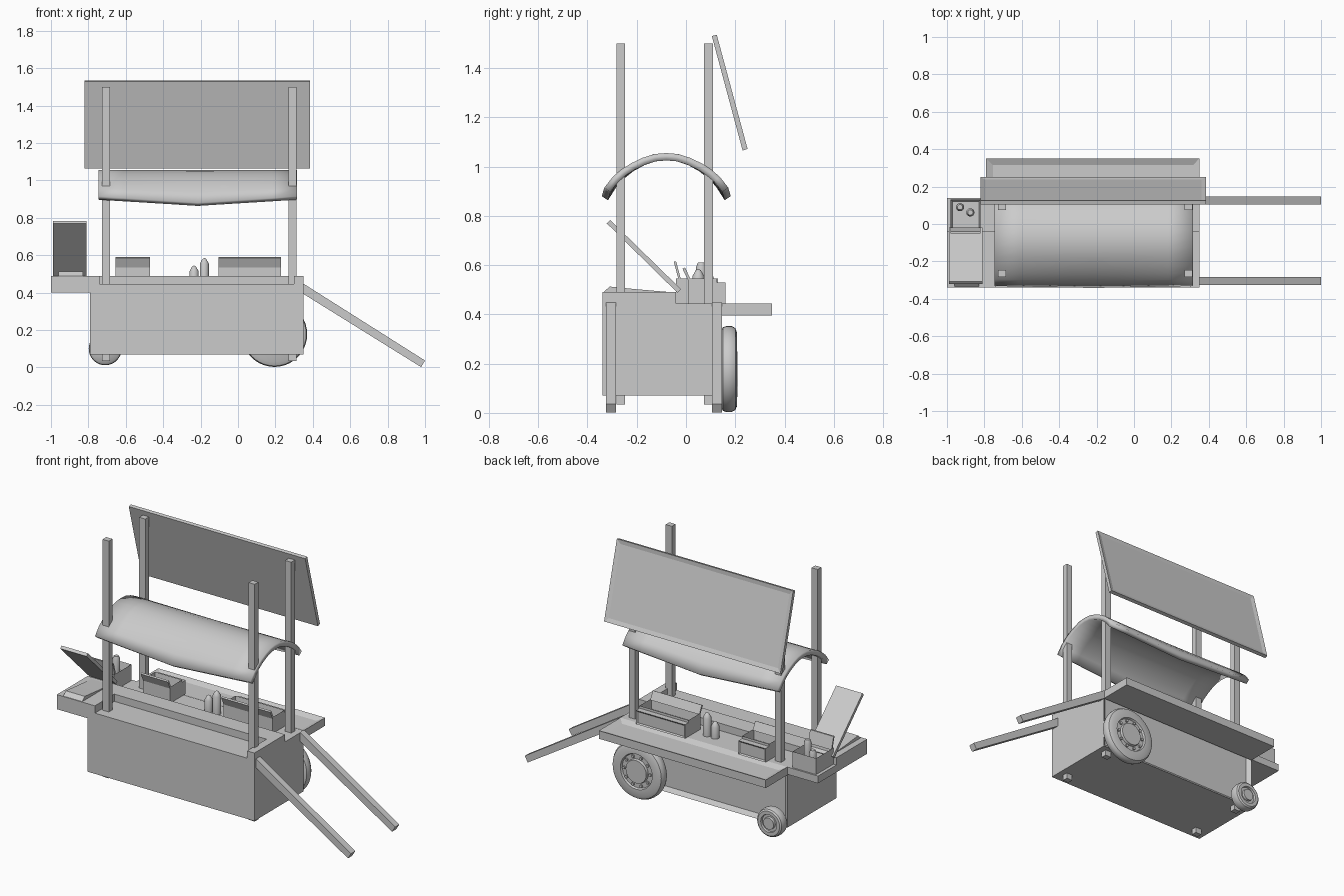
import bpy, bmesh, math
from mathutils import Vector

if "Cube" in bpy.data.objects:
    bpy.data.objects.remove(bpy.data.objects["Cube"])


def finish(name, bm, smooth=False):
    bmesh.ops.remove_doubles(bm, verts=bm.verts, dist=1e-5)
    bmesh.ops.recalc_face_normals(bm, faces=bm.faces)
    me = bpy.data.meshes.new(name)
    bm.to_mesh(me)
    bm.free()
    ob = bpy.data.objects.new(name, me)
    bpy.context.collection.objects.link(ob)
    if smooth:
        bpy.ops.object.select_all(action='DESELECT')
        ob.select_set(True)
        bpy.context.view_layer.objects.active = ob
        bpy.ops.object.shade_smooth_by_angle(angle=math.radians(35))
    return ob


def prism(name, axis, pts, a, b, inset=None):
    """Extrude a 2D outline along axis; inset = (direction, margin, depth)."""
    place = {'x': lambda p, t: (t, *p), 'y': lambda p, t: (p[0], t, p[1]),
             'z': lambda p, t: (*p, t)}[axis]
    bm = bmesh.new()
    lo = [bm.verts.new(place(p, a)) for p in pts]
    hi = [bm.verts.new(place(p, b)) for p in pts]
    bm.faces.new(lo)
    bm.faces.new(hi[::-1])
    for i in range(len(pts)):
        j = (i + 1) % len(pts)
        bm.faces.new((lo[i], lo[j], hi[j], hi[i]))
    bmesh.ops.recalc_face_normals(bm, faces=bm.faces)
    if inset:
        d, margin, depth = inset
        f = max(bm.faces, key=lambda f: f.normal.dot(Vector(d)))
        n = f.normal.copy()
        bmesh.ops.inset_region(bm, faces=[f], thickness=margin)
        bmesh.ops.translate(bm, verts=f.verts, vec=-n * depth)
    return finish(name, bm)


def box(name, x0, x1, y0, y1, z0, z1, inset=None):
    return prism(name, 'z', [(x0, y0), (x1, y0), (x1, y1), (x0, y1)], z0, z1, inset)


def lathe(name, prof, centre, axis, n=32):
    """Revolve (radius, height) profile about z or y through centre."""
    c = Vector(centre)
    bm = bmesh.new()
    rings = []
    for r, h in prof:
        ring = []
        for k in range(n):
            t = 2 * math.pi * k / n
            u, v = r * math.cos(t), r * math.sin(t)
            ring.append(bm.verts.new(c + Vector((u, v, h) if axis == 'z' else (u, h, v))))
        rings.append(ring)
    for p, q in zip(rings, rings[1:]):
        for k in range(n):
            bm.faces.new((p[k], p[k - 1], q[k - 1], q[k]))
    bmesh.ops.remove_doubles(bm, verts=bm.verts, dist=1e-5)
    return finish(name, bm, True)


# Cart body with a recessed back panel, side shelf and raised counter top
box("body", -.79, .35, -.34, .14, .07, .445, ((0, 1, 0), .035, .02))
box("side_shelf", -1, -.79, -.34, .14, .40, .445)
prism("raised_counter", 'z', [(-1, -.34), (-.74, -.34), (-.74, -.15), (.30, -.15),
      (.30, -.34), (.35, -.34), (.35, -.04), (-1, -.04)], .445, .49)

# Serving ledge at the back
box("serving_ledge", -.79, .35, .14, .35, .395, .445, ((0, 0, 1), .05, .015))

# Posts and handles
for x in (-.727, .27):
    for y in (-.283, .074):
        box("post", x, x + .042, y, y + .036, .035, 1.5)
for y in (-.325, .105):
    prism("handle", 'y', [(.35, .448), (1.0, .037), (.979, .002), (.35, .393)], y, y + .041)

# Tilted roof panel with a framed back face
prism("roof_panel", 'x', [(.105, 1.53), (.125, 1.535), (.25, 1.072), (.23, 1.065)],
      -.82, .385, ((0, 1, .25), .035, .006))

# Curved canopy whose hems droop at the middle
half = [(0, 1.055), (.05, 1.051), (.10, 1.036), (.15, 1.013), (.19, .988), (.225, .96),
        (.262, .89)]
prof = [(-y, z) for y, z in half[:0:-1]] + half
bm = bmesh.new()
rows = []
for i in range(9):
    s = i / 4 - 1
    droop = 1 - abs(s)
    row = []
    for y, z in prof:
        w = (abs(y) / .262) ** 3 * droop
        y2 = y * (.96 + .04 * droop)
        row.append(bm.verts.new((-.215 + .53 * s, -.08 + y2, z + .025 * (abs(y) > .25)
                                 - .035 * w)))
    rows.append(row)
for p, q in zip(rows, rows[1:]):
    for k in range(len(prof) - 1):
        bm.faces.new((p[k], q[k], q[k + 1], p[k + 1]))
canopy = finish("canopy", bm, True)
if canopy.data.polygons[len(prof) // 2].normal.z < 0:
    canopy.data.flip_normals()
mod = canopy.modifiers.new("thickness", 'SOLIDIFY')
mod.thickness = .03
mod.offset = -1

# Wheels: (x, z, radius)
for x, z, r in ((.195, .178, .175), (-.71, .1, .088)):
    prof = [(0, .125), (.85, .14), (.97, .15), (1, .165), (1, .185), (.95, .2), (.85, .207),
            (.62, .207), (.59, .195), (.42, .195), (.40, .21), (0, .21)]
    lathe("wheel", [(a * r, h) for a, h in prof], (x, 0, z), 'y', 40)
    if r > .1:
        for k in range(10):
            t = k * math.tau / 10
            lathe("wheel_bolt", [(0, .19), (.009, .19), (.009, .205), (0, .205)],
                  (x + .089 * math.cos(t), 0, z + .089 * math.sin(t)), 'y', 8)

# Open food containers with raised lids
for x0, x1 in ((-.655, -.47), (-.105, .23)):
    box("food_container", x0, x1, .01, .125, .445, .545, ((0, 0, 1), .01, .06))
    box("container_front", x0, x1, .125, .16, .445, .53, ((0, 1, 0), .012, .006))
    prism("container_lid", 'x', [(.01, .535), (.02, .54), (-.004, .59), (-.014, .585)], x0, x1)

# Side station: box with cups, flip-up board and small mound
box("station_box", -.98, -.82, -.04, .13, .445, .545, ((0, 0, 1), .012, .05))
prism("station_lid", 'x', [(-.03, .54), (-.02, .54), (-.04, .615), (-.05, .615)], -.98, -.82)
for x, y, top in ((-.93, .09, .57), (-.875, .062, .61)):
    lathe("station_cup", [(0, .495), (.02, .495), (.022, top - .02), (.014, top), (0, top)],
          (x, y, 0), 'z', 16)
prism("flip_board", 'x', [(-.035, .488), (-.02, .502), (-.308, .783), (-.322, .77)],
      -.99, -.81)
prism("mound", 'x', [(-.335, .49), (-.31, .513), (-.2, .502), (-.06, .49)], -.96, -.83)

# Sauce bottles
for x, top in ((-.235, .545), (-.18, .585)):
    lathe("bottle", [(0, .445), (.024, .445), (.024, top - .03), (.01, top - .005), (0, top)],
          (x, .05, 0), 'z', 16)
